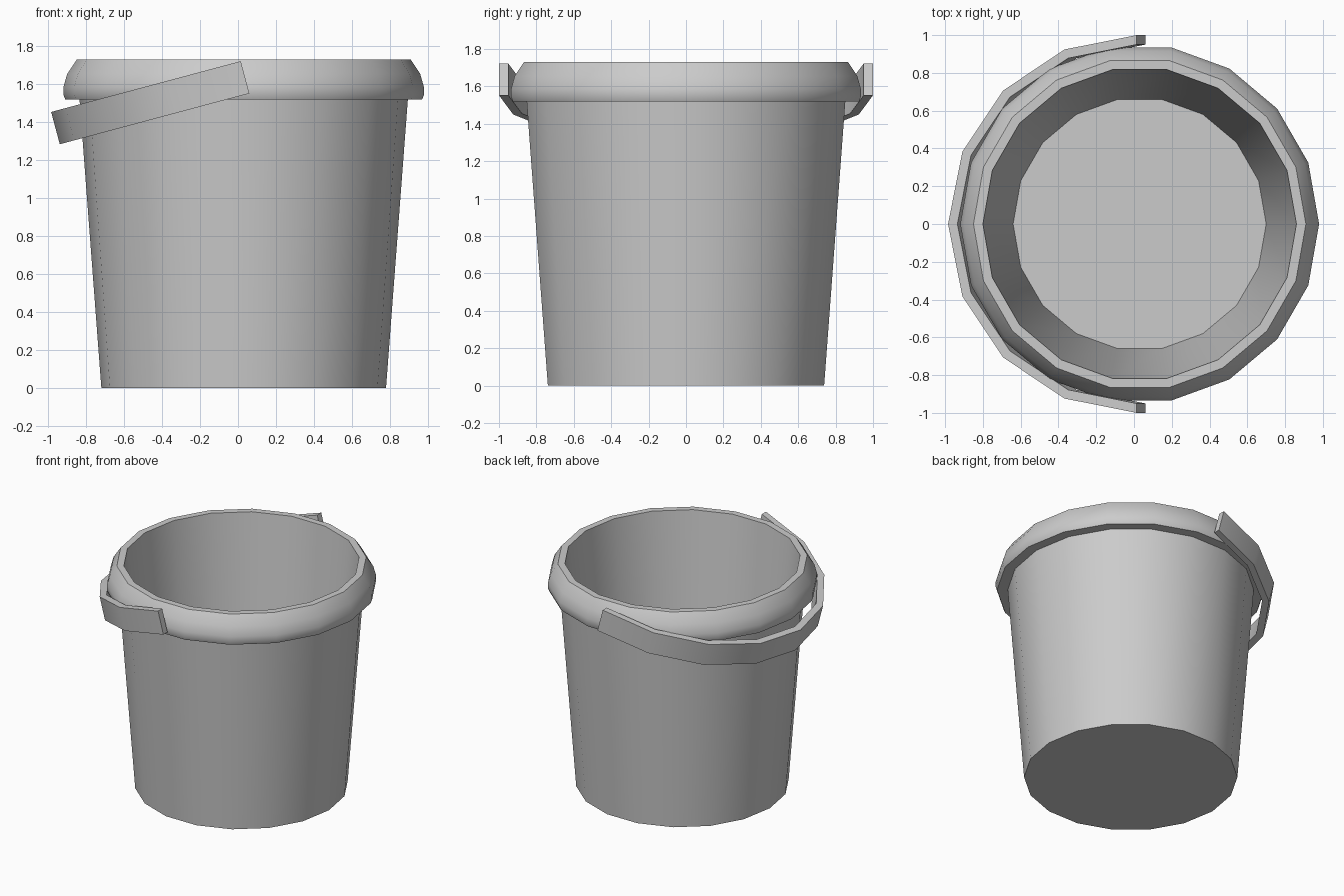
import bpy, bmesh
from math import sin, cos, pi, radians

if "Cube" in bpy.data.objects:
    bpy.data.objects.remove(bpy.data.objects["Cube"])


def finish(name, bm):
    bmesh.ops.recalc_face_normals(bm, faces=bm.faces)
    mesh = bpy.data.meshes.new(name)
    bm.to_mesh(mesh)
    bm.free()
    obj = bpy.data.objects.new(name, mesh)
    bpy.context.collection.objects.link(obj)
    bpy.ops.object.select_all(action='DESELECT')
    obj.select_set(True)
    bpy.context.view_layer.objects.active = obj
    bpy.ops.object.shade_smooth_by_angle(angle=radians(32))
    return obj


# Bucket: one lathed profile (outer wall, rolled rim, inner wall), 18 sides
SIDES = 18
profile = [(0.75, 0), (0.865, 1.52), (0.94, 1.52), (0.95, 1.545), (0.95, 1.585),
           (0.93, 1.655), (0.88, 1.73), (0.83, 1.73), (0.67, 0.05)]
bm = bmesh.new()
rings = [[bm.verts.new((r * cos(2 * pi * i / SIDES), r * sin(2 * pi * i / SIDES), z))
          for i in range(SIDES)] for r, z in profile]
for a, b in zip(rings, rings[1:]):
    for i in range(SIDES):
        j = (i + 1) % SIDES
        bm.faces.new((a[i], a[j], b[j], b[i]))
bm.faces.new(rings[0])    # underside
bm.faces.new(rings[-1])   # inner floor
bucket = finish("bucket", bm)
bucket.location.x = 0.03

# Handle: half-ring strap of 8 segments, resting tilted against the rim
SEGS = 8
bm = bmesh.new()
sections = []
for i in range(SEGS + 1):
    t = pi / 2 + pi * i / SEGS
    sections.append([bm.verts.new((a * cos(t), b * sin(t), z)) for a, b, z in
                     ((1.034, 1.0, 0.088), (1.034, 1.0, -0.088),
                      (0.983, 0.95, -0.088), (0.983, 0.95, 0.088))])
for p, q in zip(sections, sections[1:]):
    for k in range(4):
        m = (k + 1) % 4
        bm.faces.new((p[k], p[m], q[m], q[k]))
bm.faces.new(sections[0])
bm.faces.new(sections[-1])
handle = finish("handle", bm)
handle.location = (0.037, 0, 1.637)
handle.rotation_euler.y = radians(-15)
